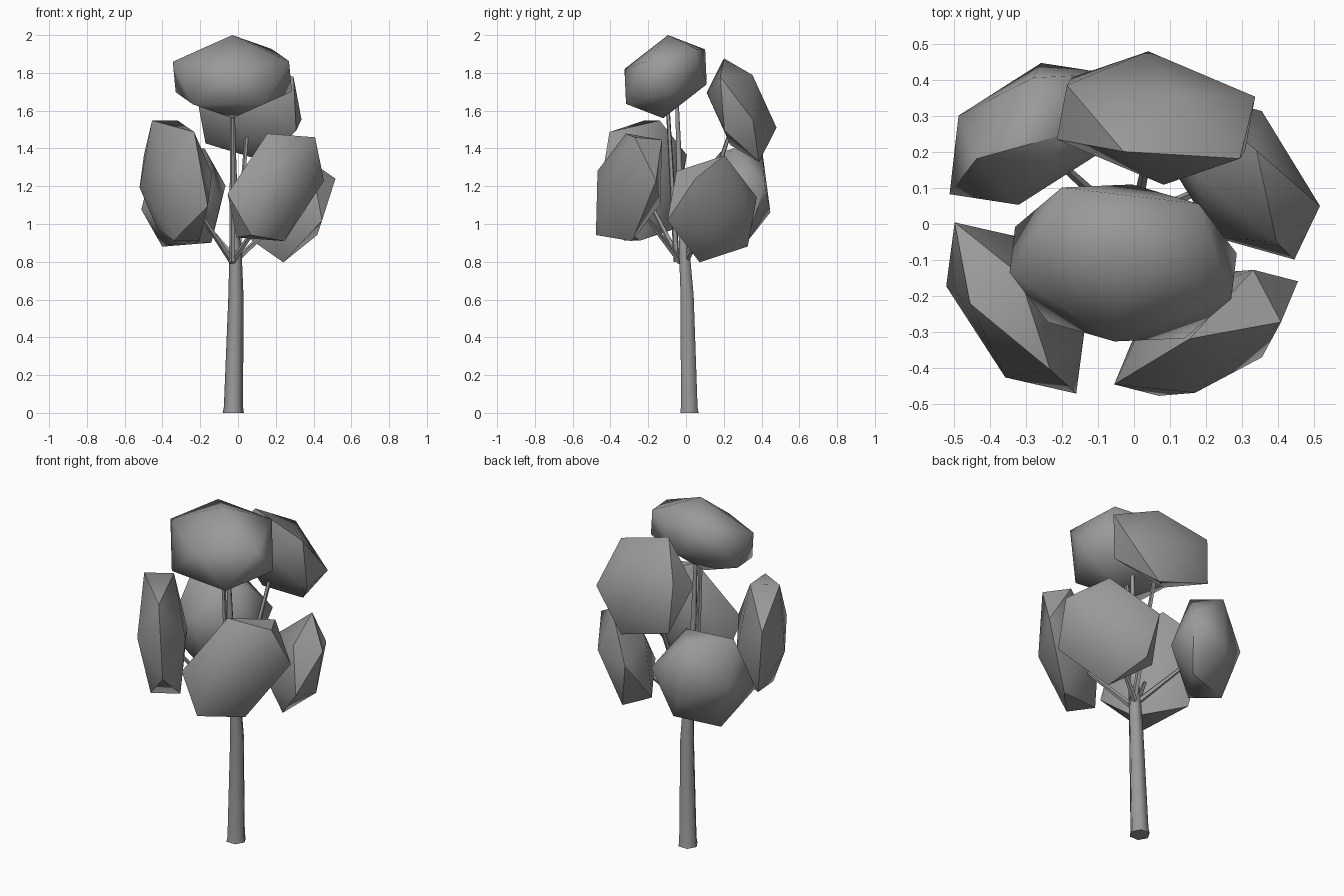
import bpy, bmesh, math
from mathutils import Vector

if "Cube" in bpy.data.objects:
    bpy.data.objects.remove(bpy.data.objects["Cube"])

PHI = (1 + math.sqrt(5)) / 2

grey = bpy.data.materials.new("plain_grey")
grey.diffuse_color = (0.32, 0.32, 0.32, 1)
grey.use_nodes = True
grey.node_tree.nodes["Principled BSDF"].inputs["Base Color"].default_value = grey.diffuse_color


def finish(name, bm, angle):
    bmesh.ops.recalc_face_normals(bm, faces=bm.faces[:])
    me = bpy.data.meshes.new(name)
    bm.to_mesh(me)
    bm.free()
    ob = bpy.data.objects.new(name, me)
    bpy.context.collection.objects.link(ob)
    me.materials.append(grey)
    bpy.ops.object.select_all(action='DESELECT')
    ob.select_set(True)
    bpy.context.view_layer.objects.active = ob
    bpy.ops.object.shade_smooth_by_angle(angle=math.radians(angle))
    return ob


def clump(name, centre, a, b, c):
    """Stretched icosahedron, given its centre and the corners of one face."""
    centre, a, b, c = map(Vector, (centre, a, b, c))
    half = [a, b, c, (b + c) / PHI - a, (a + c) / PHI - b, (a + b) / PHI - c]
    bm = bmesh.new()
    for v in half:
        bm.verts.new(centre + v)
        bm.verts.new(centre - v)
    bmesh.ops.convex_hull(bm, input=bm.verts[:])
    finish(name, bm, 55)


def tube(name, path, radii, sides=6, level=False):
    """Tapered tube along a path; level keeps the rings horizontal."""
    pts = [Vector(p) for p in path]
    bm = bmesh.new()
    rings = []
    for i, (p, r) in enumerate(zip(pts, radii)):
        d = pts[min(i + 1, len(pts) - 1)] - pts[max(i - 1, 0)]
        if level:
            d = Vector((0, 0, 1))
        u = d.cross(Vector((0, 1, 0))).normalized()
        w = d.cross(u).normalized()
        rings.append([bm.verts.new(p + r * (u * math.cos(t) + w * math.sin(t)))
                      for t in (2 * math.pi * k / sides for k in range(sides))])
    for lo, hi in zip(rings, rings[1:]):
        for k in range(sides):
            n = (k + 1) % sides
            bm.faces.new((lo[k], lo[n], hi[n], hi[k]))
    bm.faces.new(rings[0])
    bm.faces.new(rings[-1])
    finish(name, bm, 65)


# Leaf clumps
clump("top_leaf_clump", (-0.03, -0.108, 1.78),
      (0, 0.013, 0.22), (0.21, 0.164, 0.146), (0.30, -0.10, 0.082))
clump("upper_back_leaf_clump", (0.061, 0.294, 1.603),
      (-0.09, -0.093, 0.274), (0.067, 0.058, 0.186), (-0.247, 0.091, 0.108))
clump("front_right_leaf_clump", (0.20, -0.302, 1.194),
      (0.255, 0.143, 0.035), (0.208, 0.03, 0.265), (0.155, -0.068, -0.067))
clump("front_left_leaf_clump", (-0.329, -0.233, 1.23),
      (-0.126, 0.012, 0.318), (0.01, 0.094, 0.318), (0.097, -0.172, 0.257))
clump("back_left_leaf_clump", (-0.289, 0.25, 1.14),
      (0.112, 0.003, 0.26), (-0.148, -0.069, 0.239), (0.009, 0.156, 0.23))
clump("back_right_leaf_clump", (0.29, 0.138, 1.08),
      (0.226, -0.088, 0.16), (0.13, -0.012, -0.138), (0.065, 0.175, 0.075))

# Trunk, slightly bent and tapered
tube("trunk", [(-0.025, 0.018, 0), (-0.024, 0.017, 0.03), (-0.011, 0.006, 0.62),
               (-0.013, -0.008, 0.84), (-0.017, -0.018, 0.98)],
     [0.056, 0.051, 0.040, 0.033, 0.022], level=True)

# Leader and thin branches reaching into each clump
tube("leader", [(-0.017, -0.015, 0.9), (-0.025, -0.035, 1.3), (-0.03, -0.05, 1.7)],
     [0.026, 0.017, 0.010])
BRANCHES = {
    "top_branch": ((-0.03, -0.05, 0.8), (-0.03, -0.10, 1.68)),
    "upper_back_branch": ((0, 0, 0.82), (0.05, 0.25, 1.53)),
    "front_right_branch": ((-0.03, -0.03, 0.8), (0.15, -0.23, 1.06)),
    "front_left_branch": ((-0.03, -0.03, 0.8), (-0.25, -0.20, 1.13)),
    "back_left_branch": ((-0.02, 0, 0.82), (-0.24, 0.20, 1.08)),
    "back_right_branch": ((-0.02, 0, 0.8), (0.22, 0.11, 1.02)),
}
for name, (start, end) in BRANCHES.items():
    tube(name, [start, end], [0.017, 0.010], sides=5)
